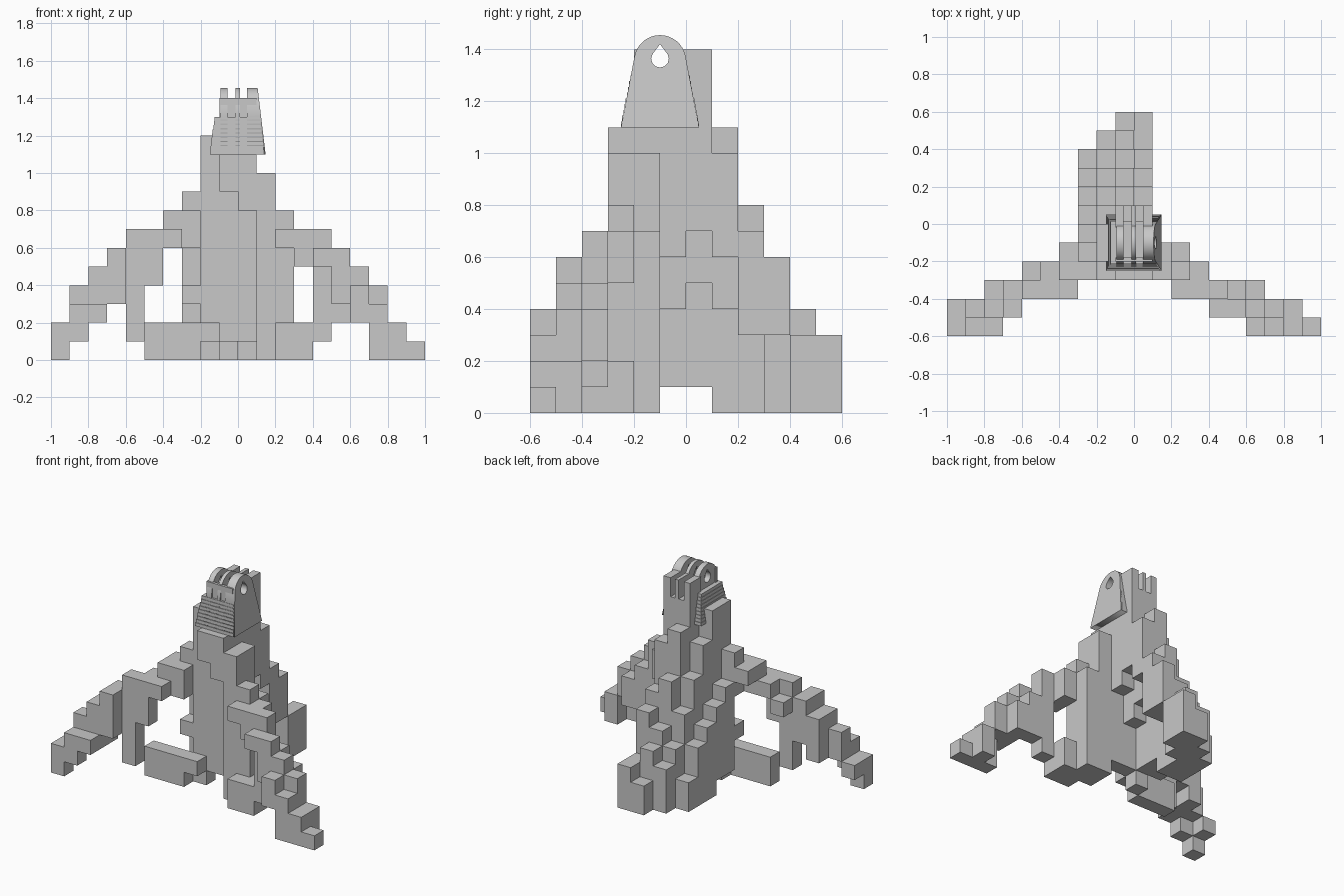
import bpy, bmesh, math
from itertools import product
from mathutils import Vector

start_cube = bpy.data.objects.get("Cube")
if start_cube:
    bpy.data.objects.remove(start_cube, do_unlink=True)

CELL = 0.1

# One plain colour for every part
grey = bpy.data.materials.new("plain_grey")
grey.use_nodes = True
grey.diffuse_color = (0.58, 0.58, 0.58, 1)
grey.node_tree.nodes["Principled BSDF"].inputs["Base Color"].default_value = grey.diffuse_color


def add_object(name, mesh):
    mesh.materials.clear()
    mesh.materials.append(grey)
    part = bpy.data.objects.new(name, mesh)
    bpy.context.collection.objects.link(part)
    return part


def column_cells(blocks):
    """Cells of one-cell-wide blocks: x start, y range, z range."""
    cells = set()
    for x, front, back, low, high in blocks:
        cells.update(product((x,), range(front, back), range(low, high)))
    return cells


def block_part(name, cells):
    """Skin a set of cells with only its outside faces."""
    bm = bmesh.new()
    corners = {}

    def corner(point):
        key = tuple(round(v) for v in point)
        if key not in corners:
            corners[key] = bm.verts.new(Vector(key) * CELL)
        return corners[key]

    for cell in sorted(cells):
        for axis, side in product(range(3), (0, 1)):
            step = [0, 0, 0]
            step[axis] = 1
            neighbour = tuple(c + s * (side * 2 - 1) for c, s in zip(cell, step))
            if neighbour in cells:
                continue
            u, v = [0, 0, 0], [0, 0, 0]
            u[(axis + 1) % 3] = 1
            v[(axis + 2) % 3] = 1
            u, v = Vector(u), Vector(v)
            base = Vector(cell) + Vector(step) * side
            loop = [base, base + u, base + u + v, base + v]
            if not side:
                loop.reverse()
            bm.faces.new([corner(p) for p in loop])
    bmesh.ops.dissolve_limit(bm, angle_limit=math.radians(1), verts=bm.verts, edges=bm.edges)
    mesh = bpy.data.meshes.new(name)
    bm.to_mesh(mesh)
    bm.free()
    return add_object(name, mesh)


def box(bm, xs, ys, zs):
    made = bmesh.ops.create_cube(bm, size=1)["verts"]
    for vert in made:
        vert.co = [low + (high - low) * (c + 0.5)
                   for c, (low, high) in zip(vert.co, (xs, ys, zs))]


def finish_boxes(name, bm):
    mesh = bpy.data.meshes.new(name)
    bm.to_mesh(mesh)
    bm.free()
    add_object(name, mesh)


# Stepped tower: column heights per row, from front to back
rows = [
    [9, 12, 11, 11, 10],
    [7, 12, 11, 11],
    [6, 10, 11, 11],
    [5, 8, 11, 10],
    [4, 6, 8, 7],
    [2, 4, 5, 6],
    [0, 3, 4, 3],
    [0, 0, 2, 3],
]
tower = set()
for row, heights in enumerate(rows):
    y = row - 2
    floor = 1 if y in (-1, 0) else 0
    tower |= column_cells((column - 3, y, y + 1, floor, height)
                          for column, height in enumerate(heights))

# Hollows under the steps, then the overhanging front layer
tower -= column_cells([
    (0, -1, 0, 0, 6), (0, 0, 1, 0, 7), (0, 1, 2, 0, 6), (0, 2, 4, 0, 3),
    (-1, -1, 0, 0, 4), (-1, 0, 1, 0, 5), (-1, 1, 2, 0, 4), (-1, 2, 3, 0, 3),
    (-1, -2, -1, 0, 1), (0, -2, -1, 0, 1),
    (-3, -2, -1, 0, 3), (-3, -2, -1, 4, 6),
])
tower |= column_cells([(-3, -3, -2, 6, 8), (-1, -3, -2, 9, 11),
                       (0, -3, -2, 8, 11), (1, -3, -2, 0, 10)])
block_part("stepped_tower", tower)

right_blocks = [
    (-10, -6, -5, 0, 2), (-10, -5, -4, 1, 2),
    (-9, -6, -5, 1, 3), (-9, -5, -4, 2, 4),
    (-8, -6, -5, 2, 3), (-8, -5, -3, 2, 5),
    (-7, -5, -3, 3, 6),
    (-6, -4, -3, 1, 7), (-6, -3, -2, 5, 6),
    (-5, -4, -3, 4, 7), (-5, -3, -2, 6, 7), (-5, -3, -2, 0, 2),
    (-4, -4, -3, 6, 7), (-4, -3, -2, 6, 8), (-4, -2, -1, 7, 8),
    (-4, -3, -2, 0, 2), (-3, -3, -2, 0, 2), (-2, -3, -2, 1, 2),
]
left_blocks = [
    (2, -4, -3, 0, 2), (2, -4, -3, 6, 7), (2, -3, -2, 0, 8), (2, -2, -1, 0, 7),
    (3, -4, -2, 0, 2), (3, -4, -2, 5, 7),
    (4, -4, -3, 1, 7), (4, -5, -4, 5, 6),
    (5, -5, -4, 3, 6), (5, -4, -3, 2, 5),
    (6, -6, -5, 2, 4), (6, -5, -4, 2, 5), (6, -4, -3, 2, 4),
    (7, -6, -5, 0, 3), (7, -5, -4, 2, 4),
    (8, -6, -4, 0, 2), (9, -6, -5, 0, 1),
]
block_part("right_leg", column_cells(right_blocks))
block_part("left_leg", column_cells(left_blocks))

# Slotted head: base, thin front wall and three prongs behind the fins
TOP, SLOT = 1.4, 1.27
bm = bmesh.new()
box(bm, (-0.1, 0.1), (-0.2, 0.1), (1.1, SLOT))
box(bm, (-0.1, 0.1), (-0.2, -0.18), (SLOT, TOP))
for low, high in ((-0.1, -0.055), (-0.013, 0.012), (0.047, 0.1)):
    box(bm, (low, high), (-0.02, 0.1), (SLOT, TOP))
finish_boxes("slotted_head", bm)

# Ridged collar: thin layers tapering upward
bm = bmesh.new()
LAYERS = 9
thick = 0.2 / LAYERS
for i in range(LAYERS):
    t = i / LAYERS
    z = 1.1 + i * thick
    box(bm, (-0.15 + 0.027 * t, 0.14 - 0.025 * t),
        (-0.25 + 0.04 * t, 0.05 - 0.04 * t), (z, z + thick))
finish_boxes("ridged_collar", bm)


# Hinge fins: tapered plates with a round top and a pointed hole
def hinge_fin(name, low, high, flare=0):
    centre_y, centre_z, radius = -0.1, 1.355, 0.1
    outline = [(-0.25, 1.1), (0.05, 1.1)]
    for i in range(17):
        a = math.radians(10 + 160 * i / 16)
        outline.append((centre_y + radius * math.cos(a), centre_z + radius * math.sin(a)))
    hole = [(centre_y, 1.42)]
    for i in range(9):
        a = math.radians(150 + 240 * i / 8)
        hole.append((centre_y + 0.034 * math.cos(a), 1.364 + 0.034 * math.sin(a)))
    curve = bpy.data.curves.new(name, "CURVE")
    curve.dimensions = "2D"
    curve.fill_mode = "BOTH"
    curve.extrude = (high - low) / 2
    for points in (outline, hole):
        spline = curve.splines.new("POLY")
        spline.points.add(len(points) - 1)
        for point, (y, z) in zip(spline.points, points):
            point.co = (y, z, 0, 1)
        spline.use_cyclic_u = True
    shape = bpy.data.objects.new(name + "_shape", curve)
    bpy.context.collection.objects.link(shape)
    graph = bpy.context.evaluated_depsgraph_get()
    mesh = bpy.data.meshes.new_from_object(shape.evaluated_get(graph))
    bpy.data.objects.remove(shape, do_unlink=True)
    # Lean the outer face outward toward the foot of the plate
    for vert in mesh.vertices:
        if vert.co.z > 0:
            vert.co.z += flare * (1.455 - vert.co.y)
    fin = add_object(name, mesh)
    fin.rotation_euler = (math.pi / 2, 0, math.pi / 2)
    fin.location.x = (low + high) / 2


hinge_fin("right_hinge_fin", -0.093, -0.055)
hinge_fin("middle_hinge_fin", -0.013, 0.011)
hinge_fin("left_hinge_fin", 0.047, 0.105, flare=0.12)
